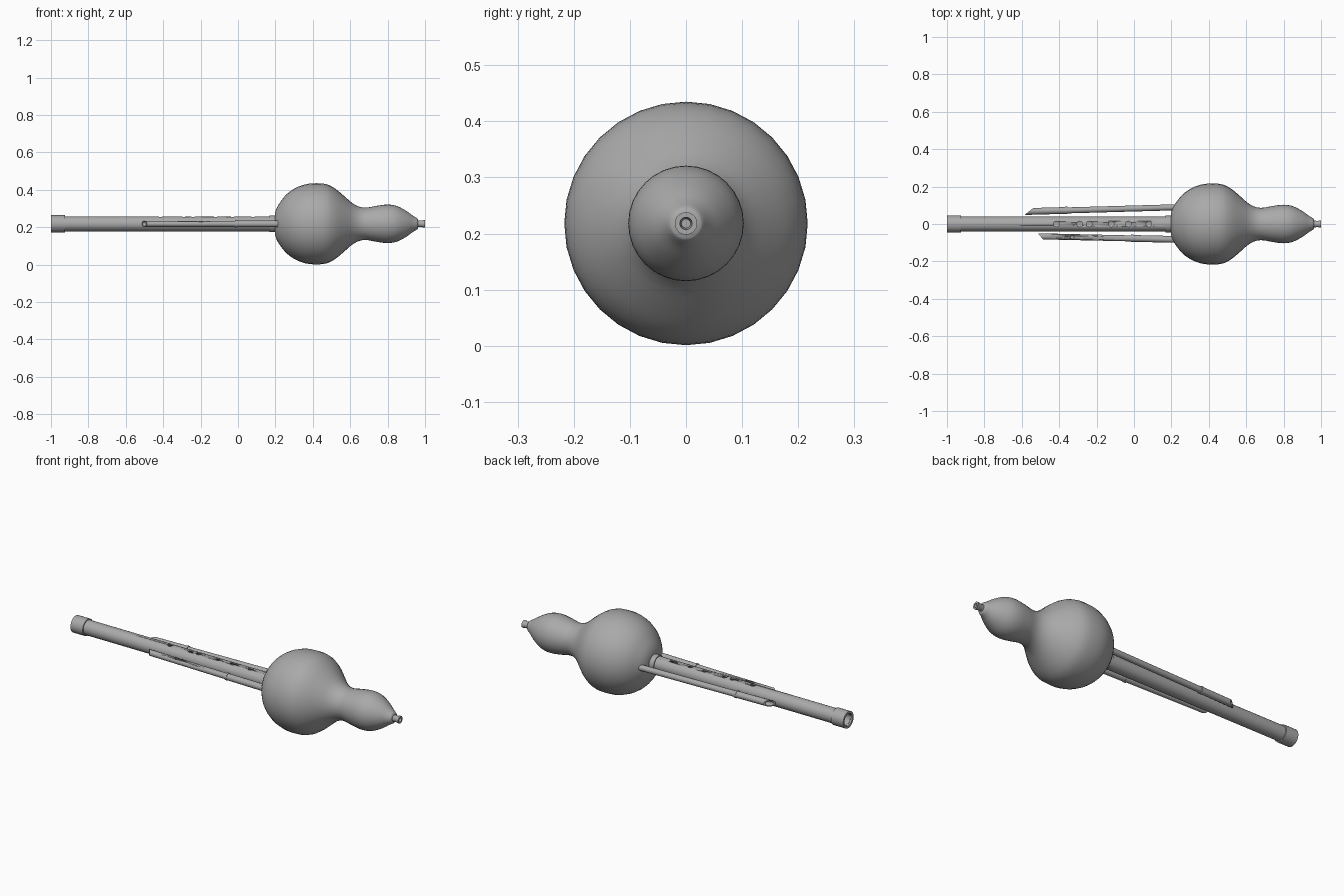
import bpy, bmesh, math
from mathutils import Vector, Matrix

cube = bpy.data.objects.get("Cube")
if cube:
    bpy.data.objects.remove(cube)

AXIS = 0.218  # height of the long axis

grey = bpy.data.materials.new("plain grey")
grey.use_nodes = True
grey.diffuse_color = (0.4, 0.4, 0.4, 1)
grey.node_tree.nodes["Principled BSDF"].inputs["Base Color"].default_value = (0.4, 0.4, 0.4, 1)


def finish(name, bm, angle=35):
    bmesh.ops.remove_doubles(bm, verts=bm.verts, dist=1e-5)
    bmesh.ops.recalc_face_normals(bm, faces=bm.faces)
    mesh = bpy.data.meshes.new(name)
    bm.to_mesh(mesh)
    bm.free()
    mesh.materials.append(grey)
    ob = bpy.data.objects.new(name, mesh)
    bpy.context.collection.objects.link(ob)
    bpy.ops.object.select_all(action="DESELECT")
    ob.select_set(True)
    bpy.context.view_layer.objects.active = ob
    bpy.ops.object.shade_smooth_by_angle(angle=math.radians(angle))
    return ob


def lathe(profile, steps=32, closed=False):
    """Spin (x, radius) points around the x axis."""
    bm = bmesh.new()
    verts = [bm.verts.new((x, 0, r)) for x, r in profile]
    edges = [bm.edges.new(p) for p in zip(verts, verts[1:])]
    if closed:
        edges.append(bm.edges.new((verts[-1], verts[0])))
    bmesh.ops.spin(bm, geom=verts + edges, cent=(0, 0, 0), axis=(1, 0, 0),
                   angle=math.tau, steps=steps, use_merge=True)
    return bm


def smooth_path(points, n=3):
    """Catmull-Rom refinement of a profile."""
    p = [Vector(q) for q in points]
    p = [2 * p[0] - p[1]] + p + [2 * p[-1] - p[-2]]
    out = []
    for a, b, c, d in zip(p, p[1:], p[2:], p[3:]):
        for i in range(n):
            t = i / n
            out.append(0.5 * (2 * b + (c - a) * t + (2 * a - 5 * b + 4 * c - d) * t * t
                              + (3 * b - a - 3 * c + d) * t ** 3))
    return out + [p[-2]]


def tube(x0, x1, outer, inner):
    return [(x0, outer), (x1, outer), (x1, inner), (x0, inner)]


def place(bm, matrix=Matrix()):
    bm.transform(Matrix.Translation((0, 0, AXIS)) @ matrix)
    return bm


def drill(ob, places, radius, z):
    """Cut upright finger holes at the (x, y) places."""
    bm = bmesh.new()
    for x, y in places:
        bmesh.ops.create_cone(bm, cap_ends=True, segments=20, radius1=radius, radius2=radius,
                              depth=0.06, matrix=Matrix.Translation((x, y, z)))
    cutter = finish("hole_cutter", bm)
    cutter.hide_render = True
    mod = ob.modifiers.new("holes", "BOOLEAN")
    mod.operation, mod.solver, mod.object = "DIFFERENCE", "EXACT", cutter
    bpy.context.view_layer.objects.active = ob
    bpy.ops.object.modifier_apply(modifier=mod.name)
    bpy.data.objects.remove(cutter)


# Gourd wind chamber
gourd = [(0.195, 0), (0.197, 0.05), (0.207, 0.085), (0.227, 0.118), (0.26, 0.158), (0.305, 0.19),
         (0.36, 0.211), (0.42, 0.217), (0.475, 0.211), (0.52, 0.188), (0.565, 0.151),
         (0.61, 0.112), (0.65, 0.091), (0.69, 0.087), (0.74, 0.096), (0.80, 0.103),
         (0.85, 0.095), (0.90, 0.069), (0.935, 0.044), (0.958, 0.03)]
finish("gourd", place(lathe(smooth_path(gourd) + [Vector((0.962, 0.026)), Vector((0.962, 0))])), 50)

# Mouthpiece with bore and flared lip
mouth = [(0.95, 0.018), (0.985, 0.017), (0.99, 0.02), (1, 0.02), (1, 0.011), (0.975, 0.008), (0.975, 0)]
finish("mouthpiece", place(lathe(mouth, 24)))

# Main pipe with finger holes, end cap and collar
pipe = finish("main_pipe", place(lathe(tube(-0.99, 0.21, 0.04, 0.032), 32, True)))
drill(pipe, [(x, 0) for x in (-0.415, -0.29, -0.24, -0.12, -0.03, 0.08)], 0.015, AXIS + 0.045)
finish("end_cap", place(lathe(tube(-1, -0.925, 0.046, 0.034), 32, True)))
finish("collar", place(lathe(tube(0.168, 0.205, 0.045, 0.034), 32, True)))


def drone(name, tip, end, joint, r_tip, r_root, slant):
    """Side pipe from tip to end, its open tip cut obliquely to face outward."""
    a, b = Vector(tip), Vector(end)
    d = b - a
    turn = Matrix.Translation((a.x, a.y, 0)) @ Matrix.Rotation(math.atan2(d.y, d.x), 4, "Z")
    side = math.copysign(1, a.y)
    bm = lathe(tube(0, joint, r_tip, r_tip * 0.72), 20, True)
    for v in bm.verts:
        if v.co.x < 0.001:
            v.co.x += side * v.co.y / r_tip * slant
    front = finish(name + "_tip", place(bm, turn))
    finish(name + "_root", place(lathe(tube(joint, d.length, r_root, r_root * 0.7), 20, True), turn))
    ring = max(r_tip, r_root) + 0.002
    finish(name + "_ring", place(lathe(tube(joint - 0.006, joint + 0.006, ring, r_tip * 0.75), 20, True), turn))
    return front


# Side pipes flanking the main pipe
front = drone("front_drone", (-0.5, -0.066), (0.25, -0.083), 0.49, 0.016, 0.018, 0.014)
drill(front, [(-0.33, -0.07)], 0.01, AXIS + 0.036)
drone("back_drone", (-0.562, 0.067), (0.25, 0.09), 0.2, 0.018, 0.016, 0.024)
